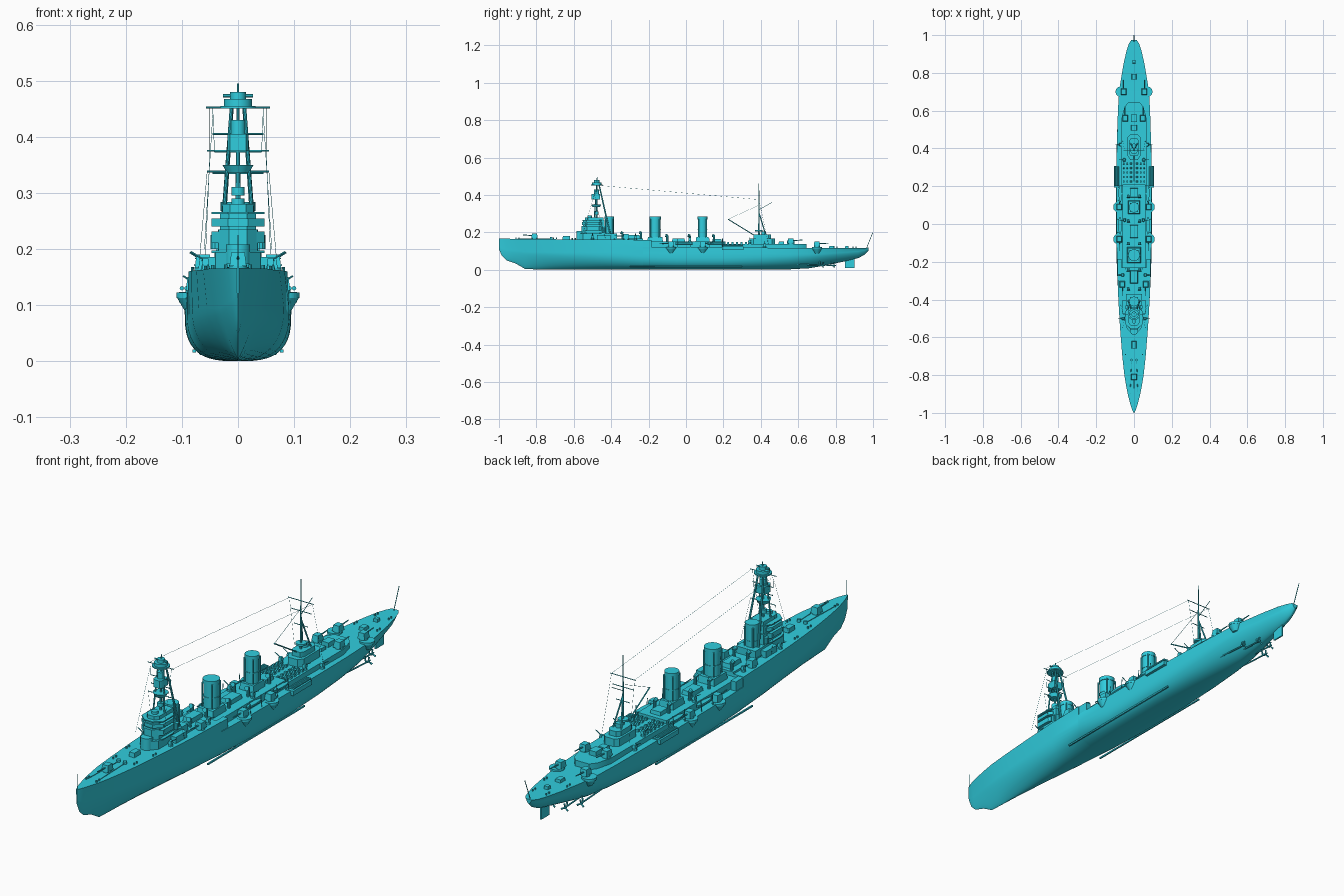
import bpy, bmesh, math
from mathutils import Vector

paint = bpy.data.materials.new("cyan_paint")
paint.diffuse_color = (0.03, 0.62, 0.74, 1)


def finish(name, bm):
    bmesh.ops.recalc_face_normals(bm, faces=bm.faces)
    me = bpy.data.meshes.new(name)
    bm.to_mesh(me)
    bm.free()
    me.materials.append(paint)
    ob = bpy.data.objects.new(name, me)
    bpy.context.collection.objects.link(ob)
    return ob


def loft(name, rings):
    bm = bmesh.new()
    rows = [[bm.verts.new(p) for p in r] for r in rings]
    n = len(rows[0])
    for a, b in zip(rows, rows[1:]):
        for i in range(n):
            j = (i + 1) % n
            bm.faces.new((a[i], a[j], b[j], b[i]))
    bm.faces.new(rows[0])
    bm.faces.new(rows[-1])
    return finish(name, bm)


def prism(name, half, z0, z1, scale=1.0):
    """Plan outline given as right-hand points front to back, mirrored in x."""
    pts = half + [(-x, y) for x, y in reversed(half)]
    cy = sum(p[1] for p in pts) / len(pts)
    return loft(name, [[(x, y, z0) for x, y in pts],
                       [(x * scale, cy + (y - cy) * scale, z1) for x, y in pts]])


def box(name, x, y, z, sx, sy, sz, taper=1.0):
    """z is the underside; taper shrinks the top."""
    q = [(-.5, -.5), (.5, -.5), (.5, .5), (-.5, .5)]
    return loft(name, [[(x + a * sx * t, y + b * sy * t, h) for a, b in q]
                       for t, h in ((1, z), (taper, z + sz))])


def rod(name, p0, p1, r0, r1=None, n=8):
    p0, p1 = Vector(p0), Vector(p1)
    d = (p1 - p0).normalized()
    u = d.orthogonal().normalized()
    v = d.cross(u)
    ring = lambda p, r: [p + r * (u * math.cos(2 * math.pi * i / n) + v * math.sin(2 * math.pi * i / n)) for i in range(n)]
    return loft(name, [ring(p0, r0), ring(p1, r0 if r1 is None else r1)])


def disc(name, x, y, z0, z1, r, r1=None, n=20):
    return rod(name, (x, y, z0), (x, y, z1), r, r1, n)


def gun(name, x, y, z, face=-1):
    disc(name + "_base", x, y, z, z + .008, .016)
    box(name + "_shield", x, y, z + .006, .03, .034, .024, .8)
    rod(name + "_barrel", (x, y + face * .012, z + .019), (x, y + face * .062, z + .022), .0028, .002)


def aa_gun(name, x, y, z):
    s = 1 if x > 0 else -1
    disc(name + "_pedestal", x, y, z, z + .012, .009, .006, 10)
    box(name + "_mount", x, y, z + .01, .013, .016, .012, .8)
    rod(name + "_barrel", (x, y, z + .018), (x + s * .026, y, z + .034), .0016)


# hull: y, deck half-width, bilge half-width, keel z, deck z, fullness
stations = [(-1, .002, .0015, .11, .166, 1.3), (-.985, .009, .006, .075, .166, 1.3),
            (-.96, .018, .012, .05, .166, 1.3), (-.91, .031, .022, .033, .165, 1.3),
            (-.86, .041, .032, .004, .165, 1.2), (-.8, .051, .042, .002, .165, 1.3),
            (-.7, .062, .055, .001, .163, 1.5), (-.55, .074, .070, 0, .162, 1.8),
            (-.4, .083, .082, 0, .161, 2.2), (-.231, .088, .091, 0, .16, 2.6),
            (-.229, .089, .091, 0, .122, 2.6), (-.05, .093, .094, 0, .121, 3),
            (.2, .094, .095, 0, .12, 2.9), (.4, .091, .092, 0, .118, 2.4),
            (.55, .087, .086, .002, .116, 2), (.66, .082, .079, .008, .115, 1.7),
            (.75, .072, .066, .024, .115, 1.6), (.85, .055, .046, .045, .116, 1.5),
            (.92, .039, .030, .062, .117, 1.5), (.955, .027, .020, .08, .117, 1.5),
            (.975, .014, .010, .1, .118, 1.5)]
rings = []
for y, wd, wb, zk, zd, n in stations:
    zb = zk + (min(zd, .13) - zk) * .72
    half = [(wd, zd)]
    for i in range(11):
        a = math.pi / 2 * (1 - i / 11)
        half.append((wb * math.sin(a) ** (2 / n), zb - (zb - zk) * max(math.cos(a), 0) ** (2 / n)))
    rings.append([(x, y, z) for x, z in half] + [(0, y, zk)] + [(-x, y, z) for x, z in reversed(half)])
loft("hull", rings)

# long deckhouses on the main deck
prism("midship_house", [(.062, -.24), (.062, .21)], .11, .15)
prism("aft_house", [(.066, .2), (.066, .56), (.05, .62), (.03, .645)], .11, .138)
prism("forward_house", [(.03, -.40), (.045, -.38), (.045, -.23)], .158, .168)

# rudder, shafts and propellers
box("rudder", 0, .875, .01, .006, .05, .055)
for s in (-1, 1):
    for x, y, z in ((.028, .79, .022), (.055, .73, .022)):
        rod("shaft", (s * x, y - .2, z + .012), (s * x, y, z), .003)
        rod("shaft_strut", (s * x, y - .015, z), (s * x * .75, y - .015, .07), .003)
        rod("propeller_hub", (s * x, y - .006, z), (s * x, y + .012, z), .005, .002)
        for k in range(3):
            a = k * 2 * math.pi / 3
            rod("propeller_blade", (s * x, y, z), (s * x + .016 * math.sin(a), y + .003, z + .016 * math.cos(a)), .002, .004, 6)
    rod("bilge_keel", (s * .078, -.3, .018), (s * .078, .3, .018), .004, n=4)

# bridge tiers
prism("bridge_base", [(.018, -.575), (.04, -.55), (.042, -.37)], .158, .195)
prism("bridge_lower", [(.016, -.56), (.035, -.54), (.036, -.43)], .195, .235)
prism("bridge_upper", [(.016, -.55), (.032, -.535), (.032, -.435)], .235, .265)
prism("bridge_top", [(.014, -.54), (.028, -.525), (.028, -.44)], .265, .28)
for z, h in ((.193, .004), (.211, .02), (.24, .014), (.262, .004)):
    prism("bridge_wing", [(.018, -.555), (.047, -.53), (.047, -.465), (.034, -.45)], z, z + h)
disc("conning_tower", 0, -.565, .16, .208, .022)
disc("bridge_rangefinder", 0, -.515, .28, .29, .012)
for s in (-1, 1):
    disc("bridge_searchlight", s * .04, -.44, .2, .225, .009, n=10)
    box("bridge_side_house", s * .052, -.44, .16, .022, .07, .026)

# tripod foremast with fighting tops
rod("foremast", (0, -.48, .2), (0, -.475, .495), .006, .002)
for s in (-1, 1):
    rod("foremast_leg", (s * .032, -.40, .165), (s * .011, -.465, .455), .0045, .0035)
    rod("foremast_front_leg", (s * .024, -.49, .28), (s * .012, -.478, .45), .003)
disc("lower_top", 0, -.48, .335, .35, .02, .028)
disc("lower_top_roof", 0, -.48, .295, .31, .012)
prism("middle_top", [(.014, -.505), (.019, -.495), (.019, -.46)], .375, .405)
disc("upper_top", 0, -.478, .405, .43, .013)
disc("director_platform", 0, -.477, .45, .455, .032)
disc("director", 0, -.477, .455, .467, .025)
disc("director_cap", 0, -.477, .467, .48, .014)
rod("director_rangefinder", (-.027, -.477, .473), (.027, -.477, .473), .003)
for z, w in ((.338, .055), (.373, .042), (.405, .045), (.452, .057)):
    rod("fore_yard", (-w, -.478, z), (w, -.478, z), .0015)

# three funnels with casing, cap rim and steam pipes
for y, r, z0 in ((-.41, .024, .16), (-.165, .029, .15), (.088, .025, .15)):
    box("funnel_casing", 0, y, z0, r * 2.5, r * 2.9, .026, .9)
    disc("funnel", 0, y, z0, .278, r, n=24)
    disc("funnel_rim", 0, y, .268, .284, r * 1.07, n=24)
    disc("funnel_band", 0, y, .215, .219, r * 1.06, n=24)
    for sx in (-1, 1):
        for sy in (-1, 1):
            rod("steam_pipe", (sx * r * .75, y + sy * r * .85, z0), (sx * r * .75, y + sy * r * .85, .272), .003)

# mainmast, searchlight tower, boom and yards
prism("mast_house", [(.02, .34), (.034, .36), (.034, .46), (.02, .475)], .137, .168)
prism("mast_house_top", [(.018, .36), (.026, .375), (.026, .44), (.015, .455)], .168, .188)
disc("searchlight_platform", 0, .39, .205, .212, .02)
disc("mast_searchlight", 0, .415, .188, .205, .012)
rod("mainmast", (0, .39, .14), (0, .39, .46), .005, .0012)
for s in (-1, 1):
    rod("mainmast_leg", (s * .025, .44, .14), (0, .392, .3), .003)
for z, w in ((.28, .03), (.335, .045), (.375, .055)):
    rod("main_yard", (-w, .39, z), (w, .39, z), .0015)
rod("gaff", (0, .39, .32), (0, .46, .36), .0012)
rod("boat_boom", (0, .38, .175), (0, .225, .27), .0025)
rod("boom_tackle", (0, .225, .27), (0, .39, .345), .0007, n=4)

# gun battery: centreline and side guns on their sponsons
gun("bow_gun", 0, -.81, .164)
box("stern_house", 0, .56, .138, .03, .04, .018)
for s in (-1, 1):
    for y, face in ((-.08, -1), (.09, 1), (.7, 1)):
        x = .082 if y < .5 else .07
        disc("sponson_bowl", s * x, y, .088, .113, .012, .027)
        disc("sponson", s * x, y, .113, .122, .028)
        gun("side_gun", s * (x - .004 if y < .5 else .055), y, .12, face)
    gun("aft_gun", s * .047, .56, .137, 1)
    gun("fore_side_gun", s * .062, -.32, .16)
    for y, x, z in ((-.5, .058, .161), (-.27, .06, .16), (.42, .072, .118), (.34, .052, .138), (.02, .05, .15)):
        aa_gun("light_gun", s * x, y, z)
    # side casemate walls, torpedo tubes and boats
    box("casemate", s * .076, -.21, .12, .022, .05, .038)
    box("tube_platform", s * .088, .25, .105, .034, .115, .018)
    for dx in (-.008, 0, .008):
        rod("torpedo_tube", (s * .092 + dx, .2, .13), (s * .092 + dx, .305, .13), .004)
    for y, x, z in ((-.01, .074, .135), (.16, .072, .135)):
        loft("ship_boat", [[(s * x + w * a, y + t, z + h) for a, h in ((-1, .012), (-.7, .003), (0, 0), (.7, .003), (1, .012))]
                           for t, w in ((-.045, .001), (-.025, .008), (0, .01), (.025, .009), (.045, .004))])
        for t in (-.035, .035):
            rod("davit", (s * (x + .012), y + t, .12), (s * (x + .008), y + t, .168), .0015)
    # bollards, anchor gear and vents
    for y, x, z in ((-.9, .022, .164), (-.7, .045, .163), (-.6, .058, .162), (.8, .05, .115), (.9, .03, .116)):
        for d in (-.008, .008):
            disc("bollard", s * x, y + d, z, z + .008, .003, n=8)
    disc("capstan", s * .014, -.72, .163, .174, .007, n=12)
    rod("anchor_chain", (s * .014, -.72, .166), (s * .02, -.9, .166), .0015)
    for y in (-.34, -.24, -.1, .02, .15):
        z = .165 if y < -.23 else .15
        disc("ventilator", s * .03, y, z, z + .03, .006, n=10)
        rod("ventilator_cowl", (s * .03, y + .004, z + .03), (s * .03, y - .01, z + .034), .006, .009, 10)
    for i in range(5):
        for x in (.016, .036, .054):
            box("deck_skylight", s * x, .225 + i * .024, .137, .009, .011, .01, .8)

# centreline deck fittings
for name, y, z, sx, sy, h in (("breakwater_house", -.64, .162, .024, .04, .018),
                              ("boiler_hatch", -.28, .167, .04, .07, .018),
                              ("galley_house", -.04, .15, .045, .07, .016),
                              ("engine_hatch", .165, .15, .045, .05, .014),
                              ("aft_hatch", .51, .138, .03, .03, .012),
                              ("stern_hatch", .78, .115, .024, .03, .012),
                              ("stern_winch", .86, .116, .018, .018, .012)):
    box(name, 0, y, z, sx, sy, h, .92)

# staffs and rigging
rod("jackstaff", (0, -.997, .16), (0, -.997, .225), .0012)
rod("ensign_staff", (0, .965, .115), (0, .999, .2), .0015)
wires = []
for s in (-1, 1):
    wires += [((s * .05, -.478, .452), (s * .05, .39, .375)),
              ((s * .055, -.478, .338), (s * .07, -.43, .165)),
              ((s * .045, -.478, .45), (s * .042, -.478, .373)),
              ((s * .045, -.478, .44), (s * .06, -.55, .2)),
              ((s * .05, .39, .375), (s * .06, .44, .14))]
for a, b in wires:
    rod("rigging_wire", a, b, .0005, n=3)

bpy.ops.object.select_all(action='SELECT')
bpy.context.view_layer.objects.active = bpy.data.objects["hull"]
bpy.ops.object.shade_smooth_by_angle(angle=math.radians(32))
